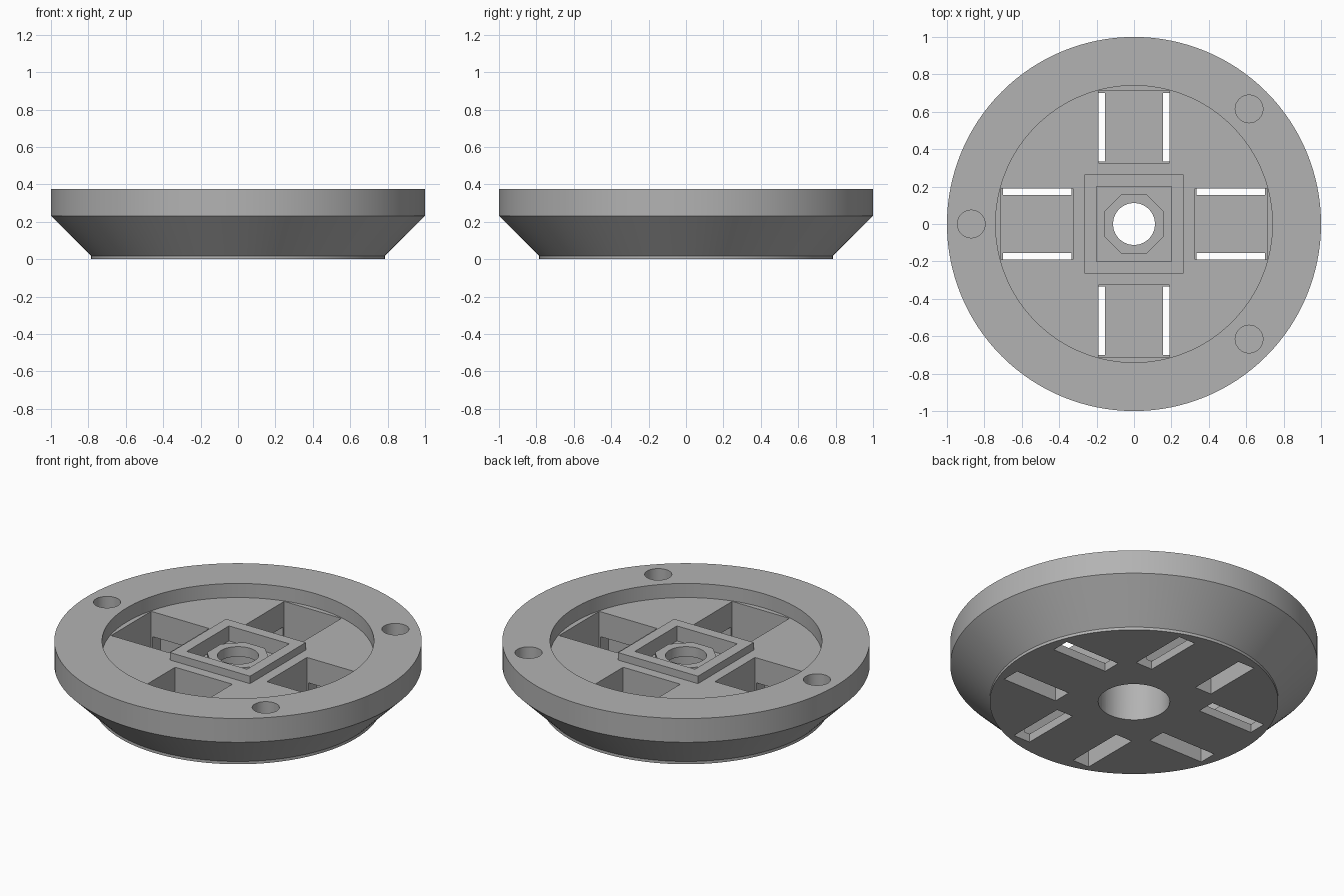
import bpy, bmesh
from math import pi, cos, sin, radians
from mathutils import Matrix

if "Cube" in bpy.data.objects:
    bpy.data.objects.remove(bpy.data.objects["Cube"], do_unlink=True)

grey = bpy.data.materials.new("plain grey")
grey.use_nodes = True
grey.diffuse_color = (0.45, 0.45, 0.45, 1)
grey.node_tree.nodes["Principled BSDF"].inputs["Base Color"].default_value = (0.45, 0.45, 0.45, 1)


def make(name, bm):
    bmesh.ops.recalc_face_normals(bm, faces=bm.faces)
    mesh = bpy.data.meshes.new(name)
    bm.to_mesh(mesh)
    bm.free()
    mesh.materials.append(grey)
    obj = bpy.data.objects.new(name, mesh)
    bpy.context.collection.objects.link(obj)
    return obj


def lathe(name, profile, steps=128):
    bm = bmesh.new()
    verts = [bm.verts.new((r, 0, z)) for r, z in profile]
    edges = [bm.edges.new(pair) for pair in zip(verts, verts[1:])]
    bmesh.ops.spin(bm, geom=verts + edges, axis=(0, 0, 1), cent=(0, 0, 0),
                   angle=2 * pi, steps=steps, use_merge=True)
    bmesh.ops.remove_doubles(bm, verts=bm.verts, dist=0.0001)
    return make(name, bm)


def box(name, x0, x1, y0, y1, z0, z1, turn=0):
    bm = bmesh.new()
    mat = (Matrix.Rotation(turn, 4, 'Z')
           @ Matrix.Translation(((x0 + x1) / 2, (y0 + y1) / 2, (z0 + z1) / 2))
           @ Matrix.Diagonal((x1 - x0, y1 - y0, z1 - z0, 1)))
    bmesh.ops.create_cube(bm, size=1, matrix=mat)
    return make(name, bm)


def prism(name, radius, z0, z1, x=0, y=0, sides=64, turn=0):
    bm = bmesh.new()
    mat = Matrix.Translation((x, y, (z0 + z1) / 2)) @ Matrix.Rotation(turn, 4, 'Z')
    bmesh.ops.create_cone(bm, cap_ends=True, segments=sides, radius1=radius,
                          radius2=radius, depth=z1 - z0, matrix=mat)
    return make(name, bm)


def combine(target, tool, operation):
    mod = target.modifiers.new("cut", 'BOOLEAN')
    mod.operation, mod.solver, mod.object = operation, 'EXACT', tool
    bpy.context.view_layer.objects.active = target
    bpy.ops.object.modifier_apply(modifier=mod.name)
    bpy.data.objects.remove(tool, do_unlink=True)


RIM, FLOOR = 0.375, 0.29

# Turned dish with a flared side and a shallow round recess
dish = lathe("dish_body", [(0, 0), (0.785, 0), (0.785, 0.017), (1, 0.232), (1, RIM),
                           (0.74, RIM), (0.74, FLOOR), (0, FLOOR)])

# Square collar with a pocket holding an octagonal boss
combine(dish, box("collar", -0.265, 0.265, -0.265, 0.265, 0.2, 0.335), 'UNION')
combine(dish, box("collar_pocket", -0.2, 0.2, -0.2, 0.2, 0.245, 0.5), 'DIFFERENCE')
combine(dish, prism("boss", 0.16 / cos(pi / 8), 0.235, 0.288, sides=8, turn=pi / 8), 'UNION')

# Central bore, wider from below
combine(dish, prism("bore", 0.112, -0.1, 0.5), 'DIFFERENCE')
combine(dish, prism("counterbore", 0.195, -0.1, 0.228), 'DIFFERENCE')

# Four deep pockets, each with two slots undercutting its side walls
for i in range(4):
    turn = i * pi / 2
    combine(dish, box("pocket", 0.325, 0.71, -0.19, 0.19, 0.05, 0.32, turn), 'DIFFERENCE')
    for y0, y1 in ((0.155, 0.265), (-0.265, -0.155)):
        combine(dish, box("slot", 0.335, 0.7, y0, y1, -0.1, 0.14, turn), 'DIFFERENCE')

# Three blind holes in the rim
for angle in (45, 180, 315):
    a = radians(angle)
    combine(dish, prism("rim_hole", 0.074, 0.25, 0.5, 0.87 * cos(a), 0.87 * sin(a), sides=48),
            'DIFFERENCE')

bpy.ops.object.select_all(action='DESELECT')
dish.select_set(True)
bpy.context.view_layer.objects.active = dish
bpy.ops.object.shade_smooth_by_angle(angle=radians(30))
